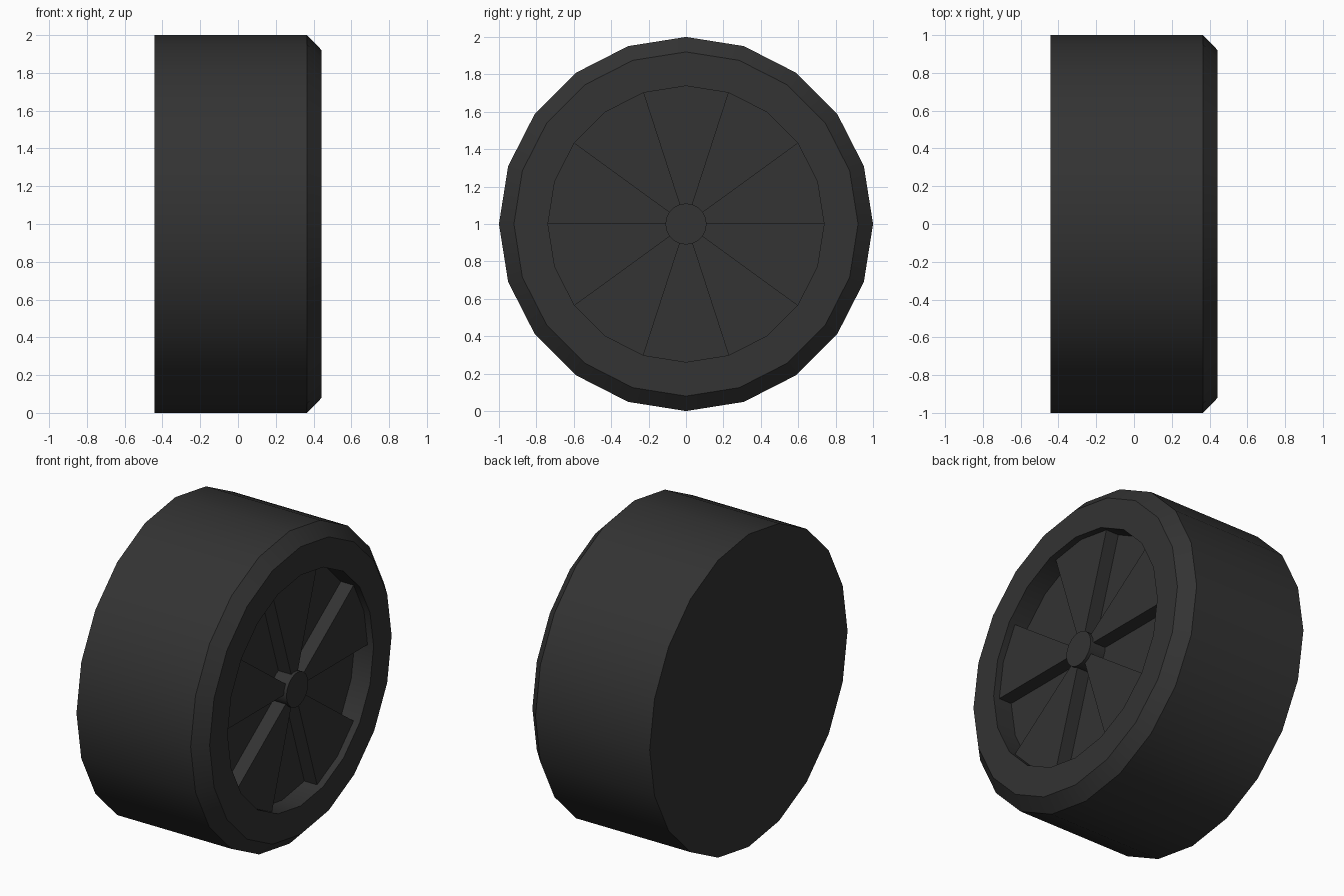
import bpy, bmesh, math

if "Cube" in bpy.data.objects:
    bpy.data.objects.remove(bpy.data.objects["Cube"])

mat = bpy.data.materials.new("black rubber")
mat.diffuse_color = (0.033, 0.033, 0.033, 1)
mat.use_nodes = True
mat.node_tree.nodes["Principled BSDF"].inputs["Base Color"].default_value = mat.diffuse_color
N = 20
RIM, HUB = 0.738, 0.11
FACE, FLOOR, SECTOR, HUBTOP = 0.443, 0.31, 0.40, 0.42


def finish(name, bm):
    bmesh.ops.remove_doubles(bm, verts=bm.verts, dist=1e-5)
    bmesh.ops.recalc_face_normals(bm, faces=bm.faces)
    me = bpy.data.meshes.new(name)
    bm.to_mesh(me)
    bm.free()
    ob = bpy.data.objects.new(name, me)
    me.materials.append(mat)
    bpy.context.collection.objects.link(ob)
    bpy.context.view_layer.objects.active = ob
    ob.select_set(True)
    bpy.ops.object.shade_smooth_by_angle(angle=math.radians(30))
    ob.select_set(False)
    return ob


def pt(x, r, deg):
    a = math.radians(deg)
    return (x, r * math.cos(a), 1 + r * math.sin(a))


def lathe(name, profile):
    """Stack of rings along x, capped at both ends."""
    bm = bmesh.new()
    rings = [[bm.verts.new(pt(x, r, i * 360 / N)) for i in range(N)] for x, r in profile]
    for a, b in zip(rings, rings[1:]):
        for i in range(N):
            j = (i + 1) % N
            bm.faces.new((a[i], a[j], b[j], b[i]))
    bm.faces.new(rings[0])
    bm.faces.new(rings[-1])
    return finish(name, bm)


# tyre with chamfered outer edge and recessed dish
lathe("tyre", [(-FACE, 1), (0.365, 1), (FACE, 0.92), (FACE, RIM), (FLOOR, RIM)])

# hub cap
lathe("hub", [(FLOOR, HUB), (HUBTOP, HUB)])

# five wedge spokes standing on the dish floor
for k in range(5):
    bm = bmesh.new()
    start = k * 72
    outline = [(HUB, start), (RIM, start), (RIM, start + 18), (RIM, start + 36),
               (HUB, start + 36), (HUB, start + 18)]
    low = [bm.verts.new(pt(FLOOR, r, d)) for r, d in outline]
    top = [bm.verts.new(pt(SECTOR, r, d)) for r, d in outline]
    bm.faces.new(top)
    for i in range(6):
        if i in (0, 3):  # only the two radial walls are open to view
            j = i + 1
            bm.faces.new((low[i], low[j], top[j], top[i]))
    bmesh.ops.holes_fill(bm, edges=bm.edges)
    finish("spoke_%d" % (k + 1), bm)
